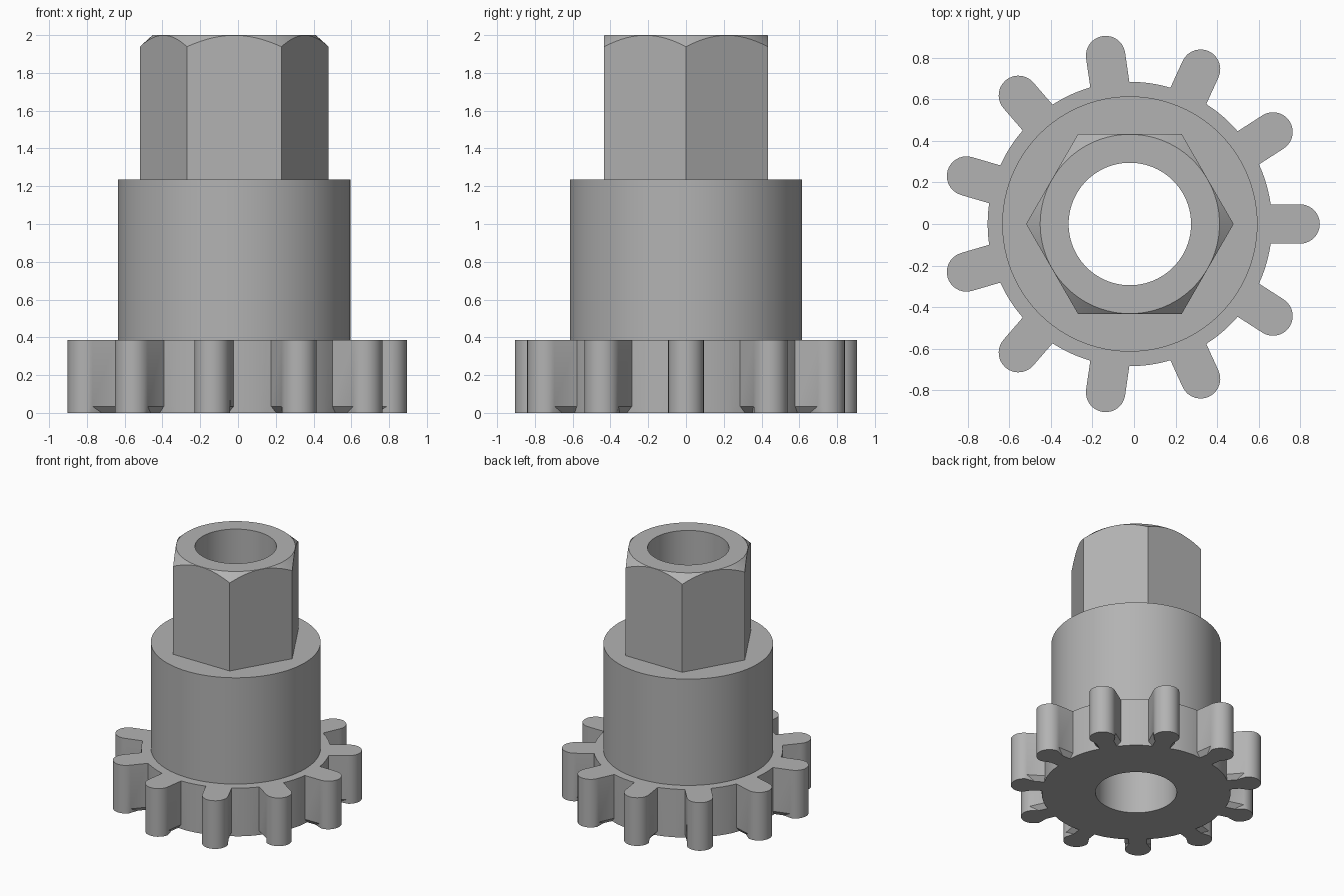
import bpy, bmesh
from math import sin, cos, pi, asin, radians, hypot

if "Cube" in bpy.data.objects:
    bpy.data.objects.remove(bpy.data.objects["Cube"])

AXIS_X = -0.02      # the uneven tooth count puts the axis slightly off centre
BORE = 0.295
SEG = 96
TEETH = 11
GEAR_TOP, COLLAR_TOP, HEX_TOP = 0.385, 1.235, 2.0

grey = bpy.data.materials.new("grey")
grey.use_nodes = True
colour = (0.45, 0.45, 0.45, 1)
grey.diffuse_color = colour
grey.node_tree.nodes["Principled BSDF"].inputs["Base Color"].default_value = colour


def ring(radius, z):
    return [(radius * cos(2 * pi * i / SEG), radius * sin(2 * pi * i / SEG), z)
            for i in range(SEG)]


def bored_part(name, loops):
    """Skin stacked outer loops, add the bore wall and flat annular caps."""
    bm = bmesh.new()

    def skin(rows):
        rows = [[bm.verts.new(p) for p in row] for row in rows]
        for low, high in zip(rows, rows[1:]):
            for i in range(len(low)):
                j = (i + 1) % len(low)
                bm.faces.new((low[i], low[j], high[j], high[i]))
        return rows[0], rows[-1]

    outer = skin(loops)
    inner = skin([ring(BORE, loops[0][0][2]), ring(BORE, loops[-1][0][2])])
    for out_row, in_row in zip(outer, inner):
        edges = [bm.edges.get((row[i - 1], row[i]))
                 for row in (out_row, in_row) for i in range(len(row))]
        bmesh.ops.triangle_fill(bm, edges=edges, use_beauty=True)
    bmesh.ops.recalc_face_normals(bm, faces=bm.faces)
    mesh = bpy.data.meshes.new(name)
    bm.to_mesh(mesh)
    bm.free()
    mesh.materials.append(grey)
    obj = bpy.data.objects.new(name, mesh)
    obj.location.x = AXIS_X
    bpy.context.collection.objects.link(obj)
    bpy.ops.object.select_all(action='DESELECT')
    obj.select_set(True)
    bpy.context.view_layer.objects.active = obj
    bpy.ops.object.shade_smooth_by_angle(angle=radians(30))
    return obj


def gear_loop(z, flank_x, flank_y):
    """Round-tipped teeth; flank_x and flank_y narrow the tooth near its root."""
    root, half, tip_x = 0.685, 0.095, 0.82
    pitch = 2 * pi / TEETH
    start = asin(half / root)
    root_x = root * cos(start)
    tooth = [(root_x, -flank_y), (flank_x, -flank_y)]
    tooth += [(tip_x + half * cos(a), half * sin(a))
              for a in (pi * (i / 14 - 0.5) for i in range(15))]
    tooth += [(flank_x, flank_y), (root_x, flank_y)]
    # root arc up to the next tooth
    for i in range(1, 6):
        a = start + (pitch - 2 * start) * i / 6
        tooth.append((root * cos(a), root * sin(a)))
    return [(x * cos(k * pitch) - y * sin(k * pitch),
             x * sin(k * pitch) + y * cos(k * pitch), z)
            for k in range(TEETH) for x, y in tooth]


# Toothed wheel with bevelled lower flanks
bored_part("gear", [gear_loop(0, 0.75, 0.065),
                    gear_loop(0.035, 0.81, 0.095),
                    gear_loop(GEAR_TOP, 0.81, 0.095)])

# Round collar
bored_part("collar", [ring(0.615, GEAR_TOP), ring(0.615, COLLAR_TOP)])

# Hexagonal drive with a conical chamfer on its top corners
FLAT = 0.433
base, shoulder = [], []
for i in range(SEG):
    a = 2 * pi * i / SEG
    r = FLAT / cos(a % (pi / 3) - pi / 6)
    base.append((r * cos(a), r * sin(a), COLLAR_TOP))
    shoulder.append((r * cos(a), r * sin(a), HEX_TOP - 0.9 * (r - FLAT) - 0.001))
bored_part("hex_drive", [base, shoulder, ring(FLAT - 0.001, HEX_TOP)])
